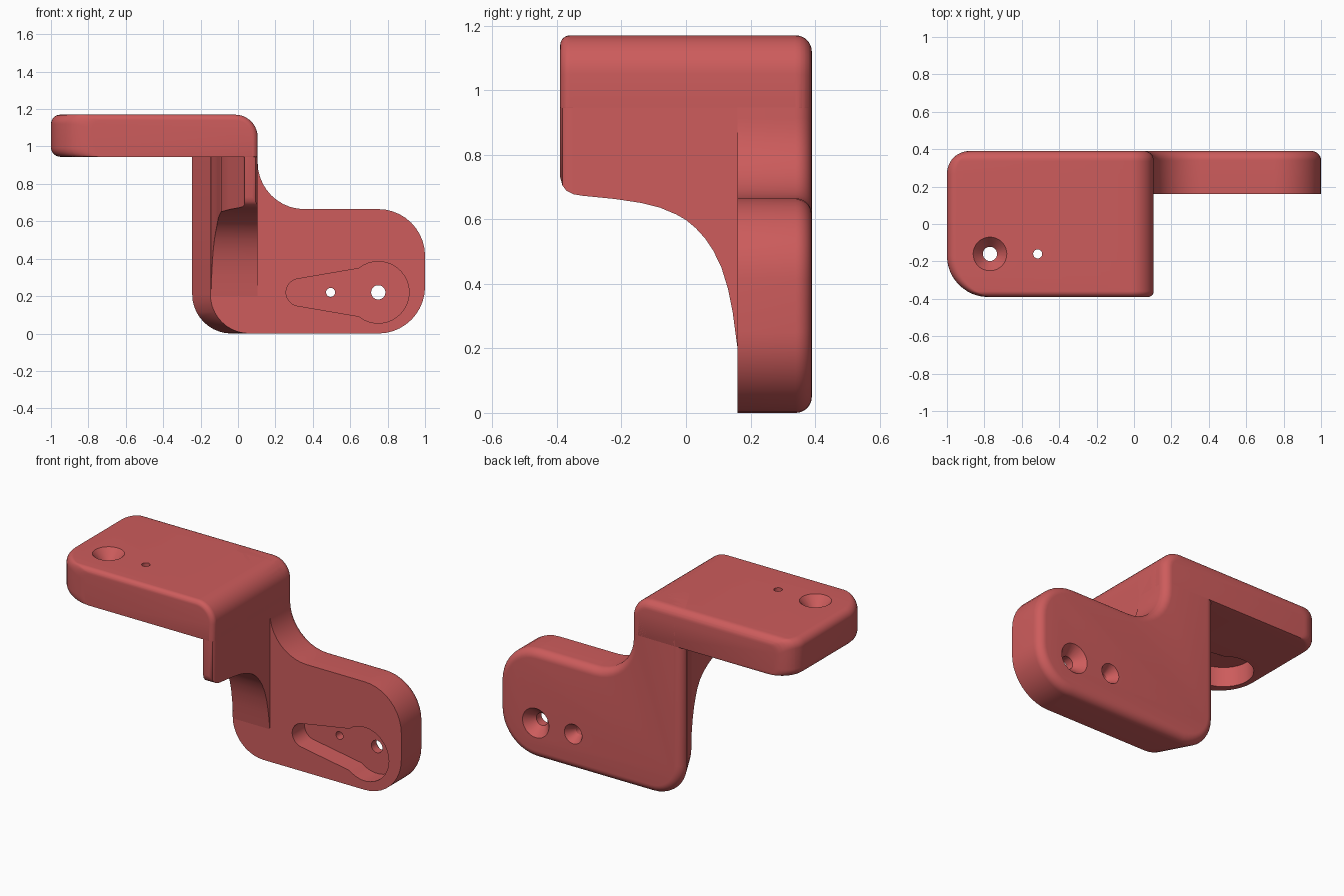
import bpy, bmesh, math
from mathutils import Vector

if "Cube" in bpy.data.objects:
    bpy.data.objects.remove(bpy.data.objects["Cube"])

red = bpy.data.materials.new("soft red")
red.diffuse_color = (0.61, 0.107, 0.107, 1)
red.use_nodes = True
red.node_tree.nodes["Principled BSDF"].inputs["Base Color"].default_value = red.diffuse_color

X1, YB, YF, TOP, UNDER = 0.105, 0.39, 0.16, 1.17, 0.945


def loft(name, rings):
    """Skin a list of equal-length point rings and cap both ends."""
    bm = bmesh.new()
    vs = [[bm.verts.new(p) for p in ring] for ring in rings]
    n = len(vs[0])
    for a, b in zip(vs, vs[1:]):
        for i in range(n):
            j = (i + 1) % n
            bm.faces.new((a[i], a[j], b[j], b[i]))
    bm.faces.new(vs[0])
    bm.faces.new(vs[-1][::-1])
    bmesh.ops.remove_doubles(bm, verts=bm.verts, dist=1e-5)
    bmesh.ops.recalc_face_normals(bm, faces=bm.faces)
    me = bpy.data.meshes.new(name)
    bm.to_mesh(me)
    bm.free()
    ob = bpy.data.objects.new(name, me)
    bpy.context.collection.objects.link(ob)
    me.materials.append(red)
    return ob


def rounded(corners, y, steps=10):
    """Right-angled outline in x and z with a radius at each corner."""
    out, n = [], len(corners)
    for i, (x, z, r) in enumerate(corners):
        p = Vector((x, z))
        a = (Vector(corners[i - 1][:2]) - p).normalized()
        b = (Vector(corners[(i + 1) % n][:2]) - p).normalized()
        for k in range(steps + 1):
            t = math.pi / 2 * k / steps
            q = p + r * (a + b) - r * (b * math.cos(t) + a * math.sin(t))
            out.append((q.x, y, q.y))
    return out


def interp(table, y):
    for (y0, v0), (y1, v1) in zip(table, table[1:]):
        if y <= y1:
            return v0 + (v1 - v0) * max(0, y - y0) / (y1 - y0)
    return table[-1][1]


def arc_drop(t, r):
    """Inset of a quarter-round edge at distance t into its radius."""
    return r - math.sqrt(max(0, r * r - t * t)) if t > 0 else 0


def edge_inset(y):
    return arc_drop(y - (YB - 0.05), 0.05) + arc_drop(-YB + 0.03 - y, 0.03)


def spaced(start, r, n=8):
    return [start + r * math.sin(math.pi / 2 * k / n) for k in range(n + 1)]


# Upper plate, swept along y with rounded plan corners on its left end
ys = sorted({round(y, 4) for y in spaced(-0.17, -0.22, 12) + spaced(0.27, 0.12)
             + spaced(-0.36, -0.03) + spaced(0.34, 0.05)})
rings = []
for y in ys:
    d = edge_inset(y)
    x0 = -1 + arc_drop(-0.17 - y, 0.22) + arc_drop(y - 0.27, 0.12)
    rings.append(rounded([(x0, UNDER, 0.05), (X1 - d, UNDER, 0.001),
                          (X1 - d, TOP - d, 0.12 - d), (x0, TOP - d, 0.05)], y))
upper_plate = loft("upper_plate", rings)

# Back plate with slanted left side and rounded rear edge
rings = []
for y in [YF] + spaced(0.34, 0.05):
    d = edge_inset(y)
    xl = -0.148 if y == YF else -0.245 + d
    rings.append(rounded([(xl, d, 0.21 - d), (1 - d, d, 0.25 - d),
                          (1 - d, 0.665 - d, 0.25 - d), (X1 - d, 0.665 - d, 0.25 + d),
                          (X1 - d, TOP - d, 0.12 - d), (xl, TOP - d, 0.01)], y))
back_plate = loft("back_plate", rings)

# Tapered gusset with a concave underside
LOW = [(-0.39, 0.73), (-0.383, 0.705), (-0.37, 0.688), (-0.35, 0.678), (-0.32, 0.673),
       (-0.22, 0.663), (-0.14, 0.651), (-0.08, 0.636), (-0.03, 0.615), (0.0, 0.598),
       (0.03, 0.573), (0.06, 0.54), (0.085, 0.502), (0.11, 0.45), (0.13, 0.385),
       (0.145, 0.31), (0.155, 0.235), (0.16, 0.2), (0.175, 0.2)]
LEFT = [(-0.39, 0.035), (-0.37, 0.035), (-0.14, -0.09), (0.04, -0.115), (0.175, -0.148)]
rings = []
for y, z in LOW:
    xl, xr = interp(LEFT, y), X1 - edge_inset(y)
    rings.append([(xl, y, z), (xr, y, z), (xr, y, 1.0), (xl, y, 1.0)])
gusset = loft("gusset", rings)


# Cutters: u runs along the keyhole, v across it, w through the plate
def on_upper(u, v, w):
    return (-0.77 + u, -0.16 + v, UNDER + w)


def on_back(u, v, w):
    return (0.75 - u, YF + w, 0.22 + v)


def circle(u0, r, w, place, n=40):
    return [place(u0 + r * math.cos(2 * math.pi * k / n),
                  r * math.sin(2 * math.pi * k / n), w) for k in range(n)]


def keyhole(place, w0, w1):
    uv = []
    for u0, r, a0, a1 in ((0, 0.165, 51, 309), (0.42, 0.073, -82, 82)):
        for k in range(25):
            a = math.radians(a0 + (a1 - a0) * k / 24)
            uv.append((u0 + r * math.cos(a), r * math.sin(a)))
    return [[place(u, v, w) for u, v in uv] for w in (w0, w1)]


def hole(place, u0, r, thick, wide=0, sink=0.06):
    steps = [(-0.05, r), (thick + 0.05, r)]
    if wide:
        e = (wide - r) * 0.02 / sink
        steps = [(-0.05, r), (thick - sink, r), (thick + 0.02, wide + e)]
    return [circle(u0, rr, w, place) for w, rr in steps]


def cut(target, rings):
    tool = loft("cutter", rings)
    tool.hide_render = True
    mod = target.modifiers.new("cut", "BOOLEAN")
    mod.operation, mod.solver, mod.object = "DIFFERENCE", "EXACT", tool
    bpy.ops.object.select_all(action="DESELECT")
    bpy.context.view_layer.objects.active = target
    target.select_set(True)
    bpy.ops.object.modifier_apply(modifier="cut")
    bpy.data.objects.remove(tool)


# Keyhole recesses and countersunk screw holes
for plate, place, thick, small_sink in ((upper_plate, on_upper, TOP - UNDER, 0),
                                        (back_plate, on_back, YB - YF, 0.06)):
    cut(plate, keyhole(place, -0.05, 0.12))
    cut(plate, hole(place, 0, 0.038, thick, 0.09))
    cut(plate, hole(place, 0.255, 0.024, thick, small_sink))

# Smooth rounds, crisp edges
for ob in (upper_plate, back_plate, gusset):
    bpy.ops.object.select_all(action="DESELECT")
    bpy.context.view_layer.objects.active = ob
    ob.select_set(True)
    bpy.ops.object.shade_smooth_by_angle(angle=math.radians(30))
